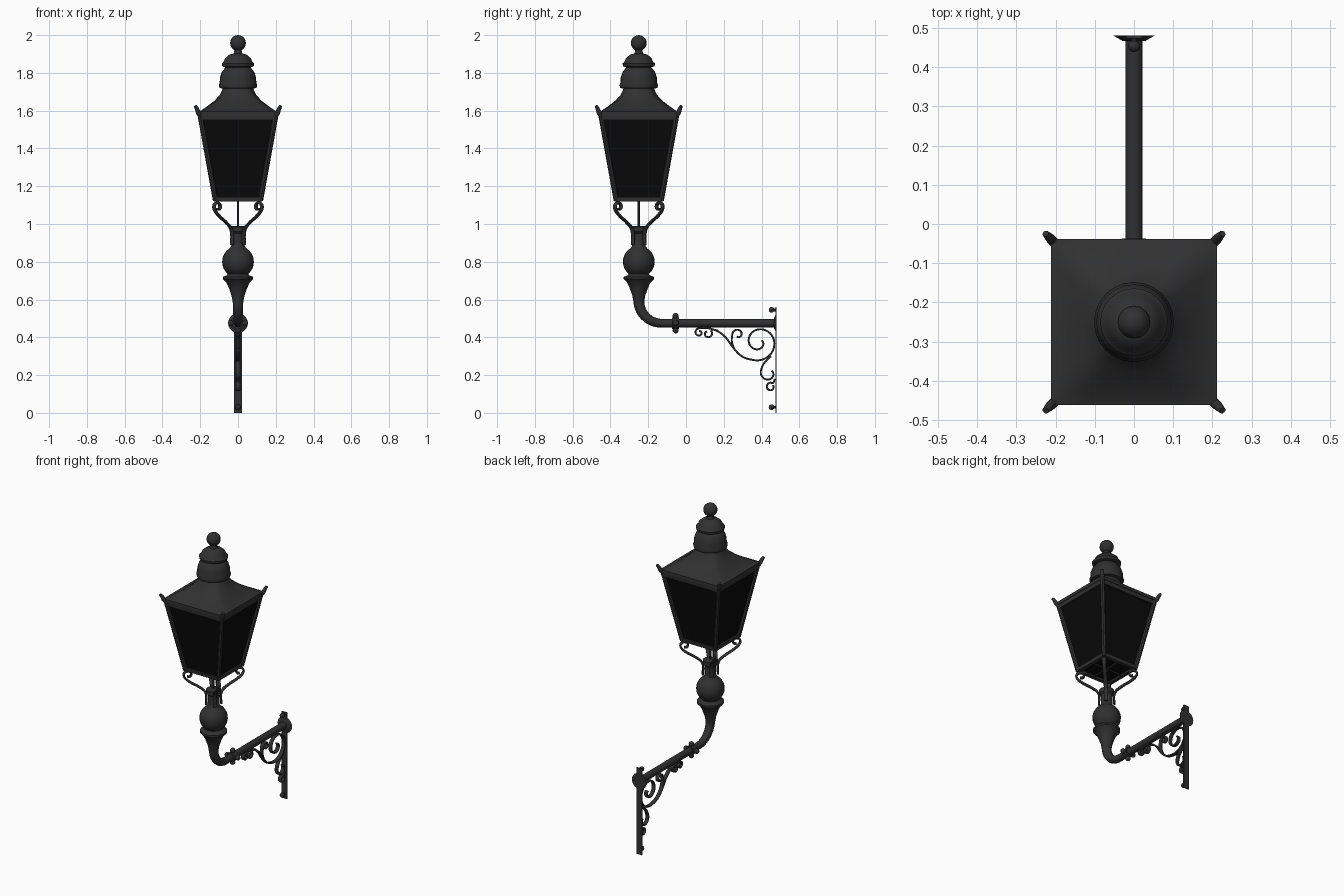
import bpy, bmesh
from math import sin, cos, pi, radians
from mathutils import Vector

cube = bpy.data.objects.get("Cube")
if cube:
    bpy.data.objects.remove(cube, do_unlink=True)

AXIS = Vector((0, -0.25, 0))      # vertical axis of the lantern


def material(name, value):
    m = bpy.data.materials.new(name)
    m.use_nodes = True
    m.diffuse_color = (value, value, value, 1)
    m.node_tree.nodes["Principled BSDF"].inputs["Base Color"].default_value = (value, value, value, 1)
    return m


IRON = material("dark iron", 0.03)
GLASS = material("black glass", 0.003)


def finish(name, bm, mat, angle=40):
    bmesh.ops.recalc_face_normals(bm, faces=bm.faces[:])
    me = bpy.data.meshes.new(name)
    bm.to_mesh(me)
    bm.free()
    me.materials.append(mat)
    for p in me.polygons:
        p.use_smooth = True
    me.set_sharp_from_angle(angle=radians(angle))
    ob = bpy.data.objects.new(name, me)
    bpy.context.collection.objects.link(ob)
    return ob


def loft(name, rings, square=None, n=24, mat=IRON, closed=False):
    """Rings of (half width, height) about the axis; square blends circle (0) to square (1)."""
    bm = bmesh.new()
    loops = []
    for i, (r, z) in enumerate(rings):
        s = square[i] if square else 0
        loop = []
        for k in range(n):
            a = 2 * pi * k / n
            c, d = cos(a), sin(a)
            f = r * (1 - s + s / max(abs(c), abs(d)))
            loop.append(bm.verts.new(AXIS + Vector((c * f, d * f, z))))
        loops.append(loop)
    pairs = list(zip(loops, loops[1:]))
    if closed:
        pairs.append((loops[-1], loops[0]))
    else:
        bm.faces.new(loops[0])
        bm.faces.new(loops[-1])
    for a, b in pairs:
        for k in range(n):
            j = (k + 1) % n
            bm.faces.new((a[k], a[j], b[j], b[k]))
    return finish(name, bm, mat)


def bar(name, p, q, r1, r2=None, sides=16):
    p, q = Vector(p), Vector(q)
    bm = bmesh.new()
    bmesh.ops.create_cone(bm, cap_ends=True, segments=sides, radius1=r1,
                          radius2=r1 if r2 is None else r2, depth=(q - p).length)
    rot = (q - p).to_track_quat('Z', 'Y').to_matrix()
    for v in bm.verts:
        v.co = rot @ v.co + (p + q) / 2
    return finish(name, bm, IRON)


def ball(name, pos, r):
    bm = bmesh.new()
    bmesh.ops.create_uvsphere(bm, u_segments=16, v_segments=10, radius=r)
    bmesh.ops.translate(bm, vec=Vector(pos), verts=bm.verts[:])
    return finish(name, bm, IRON)


def sweep(name, pts, depth, width=0, radii=None, turn=90, origin=(0, 0, 0)):
    """Bent rod or ribbon drawn in an upright plane turned about z."""
    cu = bpy.data.curves.new(name, 'CURVE')
    cu.dimensions = '3D'
    cu.twist_mode = 'Z_UP'
    cu.bevel_depth, cu.extrude = depth, width
    cu.bevel_resolution, cu.resolution_u = 3, 4
    cu.use_fill_caps = True
    sp = cu.splines.new('BEZIER')
    sp.bezier_points.add(len(pts) - 1)
    for i, (b, (u, v)) in enumerate(zip(sp.bezier_points, pts)):
        b.co = (u, v, 0)
        b.handle_left_type = b.handle_right_type = 'AUTO'
        b.radius = radii[i] if radii else 1
    cu.materials.append(IRON)
    ob = bpy.data.objects.new(name, cu)
    ob.rotation_euler = (pi / 2, 0, radians(turn))
    ob.location = origin
    bpy.context.collection.objects.link(ob)
    bpy.ops.object.select_all(action='DESELECT')
    bpy.context.view_layer.objects.active = ob
    ob.select_set(True)
    bpy.ops.object.convert(target='MESH')


def spiral(u, v, r0, r1, a0, a1, n=12):
    out = []
    for i in range(n + 1):
        t = i / n
        a, r = radians(a0 + (a1 - a0) * t), r0 + (r1 - r0) * t
        out.append((u + r * cos(a), v + r * sin(a)))
    return out


# Lantern roof: square eaves easing into a round chimney
loft("roof", [(0.2, 1.57), (0.212, 1.575), (0.212, 1.595), (0.2, 1.598), (0.165, 1.622),
              (0.125, 1.652), (0.095, 1.685), (0.077, 1.725)],
     [1, 1, 1, 1, 0.9, 0.65, 0.3, 0], n=32)
loft("lower_dome", [(0.07, 1.715), (0.098, 1.72), (0.102, 1.735), (0.097, 1.748), (0.096, 1.775),
                    (0.086, 1.805), (0.068, 1.828), (0.05, 1.84)])
loft("upper_dome", [(0.055, 1.825), (0.083, 1.835), (0.086, 1.85), (0.075, 1.86), (0.068, 1.878),
                    (0.045, 1.897), (0.022, 1.903), (0.018, 1.93)])
ball("finial_ball", (0, -0.25, 1.958), 0.042)

# Lantern body: glass, rails and posts
loft("glass_panes", [(0.117, 1.132), (0.2, 1.57)], [1, 1], n=32, mat=GLASS)
loft("top_rail", [(0.197, 1.55), (0.206, 1.55), (0.21, 1.575), (0.197, 1.575)], [1] * 4, n=32, closed=True)
loft("bottom_rail", [(0.105, 1.12), (0.128, 1.12), (0.131, 1.142), (0.105, 1.142)], [1] * 4, n=32, closed=True)
for sx in (-1, 1):
    for sy in (-1, 1):
        bar("corner_post", AXIS + Vector((sx * 0.119, sy * 0.119, 1.125)),
            AXIS + Vector((sx * 0.2, sy * 0.2, 1.575)), 0.014, sides=8)
for d in (Vector((0.11, 0, 0)), Vector((0, 0.11, 0))):
    mid = AXIS + Vector((0, 0, 1.13))
    bar("floor_bar", mid - d, mid + d, 0.007, sides=8)

# Corner horns and the scrolled supports on the diagonals
for k in range(4):
    turn = 45 + 90 * k
    sweep("corner_horn", [(0.28, 1.572), (0.297, 1.59), (0.308, 1.61), (0.319, 1.625)], 0.011,
          radii=[1.2, 1.2, 1, 0.75], turn=turn, origin=AXIS)
    sweep("support_scroll", [(0.045, 0.89), (0.05, 0.97), (0.085, 1.005), (0.145, 1.045), (0.174, 1.075)]
          + spiral(0.152, 1.09, 0.027, 0.012, 10, 290, 7), 0.006, 0.006, turn=turn, origin=AXIS)
bar("centre_rod", (0, -0.25, 0.97), (0, -0.25, 1.13), 0.006, sides=8)

# Turned post with ball and collar
loft("post", [(0.028, 0.585), (0.034, 0.62), (0.048, 0.66), (0.062, 0.69), (0.08, 0.708),
              (0.08, 0.72), (0.06, 0.728)]
     + [(0.084 * cos(radians(a)), 0.8 + 0.084 * sin(radians(a))) for a in range(-50, 66, 12)]
     + [(0.036, 0.883), (0.034, 0.9), (0.034, 0.95), (0.044, 0.96), (0.044, 0.985), (0.03, 0.99)])

# Elbow and horizontal arm
sweep("elbow", [(-0.25, 0.61)] + spiral(-0.13, 0.595, 0.12, 0.12, 180, 270, 8) + [(-0.1, 0.475)],
      0.022, radii=[1.35 - 0.035 * i for i in range(10)] + [1])
bar("arm", (0, -0.13, 0.475), (0, 0.475, 0.475), 0.022)
bar("arm_coupling", (0, -0.073, 0.475), (0, -0.037, 0.475), 0.03)
for dx, dz in ((1, 0), (-1, 0), (0, 1), (0, -1)):
    ball("coupling_knob", (dx * 0.038, -0.055, 0.475 + dz * 0.038), 0.016)

# Wall plate with rosette and bolts
bm = bmesh.new()
bmesh.ops.create_cube(bm, size=1)
for v in bm.verts:
    v.co = Vector((v.co.x * 0.04, v.co.y * 0.007 + 0.4765, v.co.z * 0.56 + 0.28))
finish("wall_plate", bm, IRON)
bar("wall_rosette", (0, 0.48, 0.475), (0, 0.467, 0.475), 0.052, 0.03, sides=20)
for z in (0.03, 0.545):
    bar("bolt_shank", (0, 0.475, z), (0, 0.45, z), 0.007, sides=8)
    ball("bolt_head", (0, 0.453, z), 0.015)

# Scrollwork brace under the arm
scrolls = {
    "brace_main": spiral(0.07, 0.425, 0.008, 0.023, 460, 90, 10)
    + [(0.15, 0.44), (0.205, 0.405), (0.25, 0.345), (0.295, 0.3)]
    + spiral(0.385, 0.375, 0.1, 0.018, -110, 390, 20),
    "brace_small_curl": [(0.17, 0.435)] + spiral(0.115, 0.42, 0.025, 0.012, 40, -250, 9),
    "brace_upper_curl": [(0.26, 0.33), (0.243, 0.375)] + spiral(0.275, 0.415, 0.031, 0.012, 190, -120, 10),
    "brace_lower_curl": [(0.45, 0.3), (0.415, 0.265)] + spiral(0.438, 0.21, 0.045, 0.02, 150, 400, 10),
    "brace_foot_curl": [(0.47, 0.18)] + spiral(0.448, 0.138, 0.023, 0.015, 60, 400, 10),
}
for name, pts in scrolls.items():
    sweep(name, pts, 0.005, 0.008)
